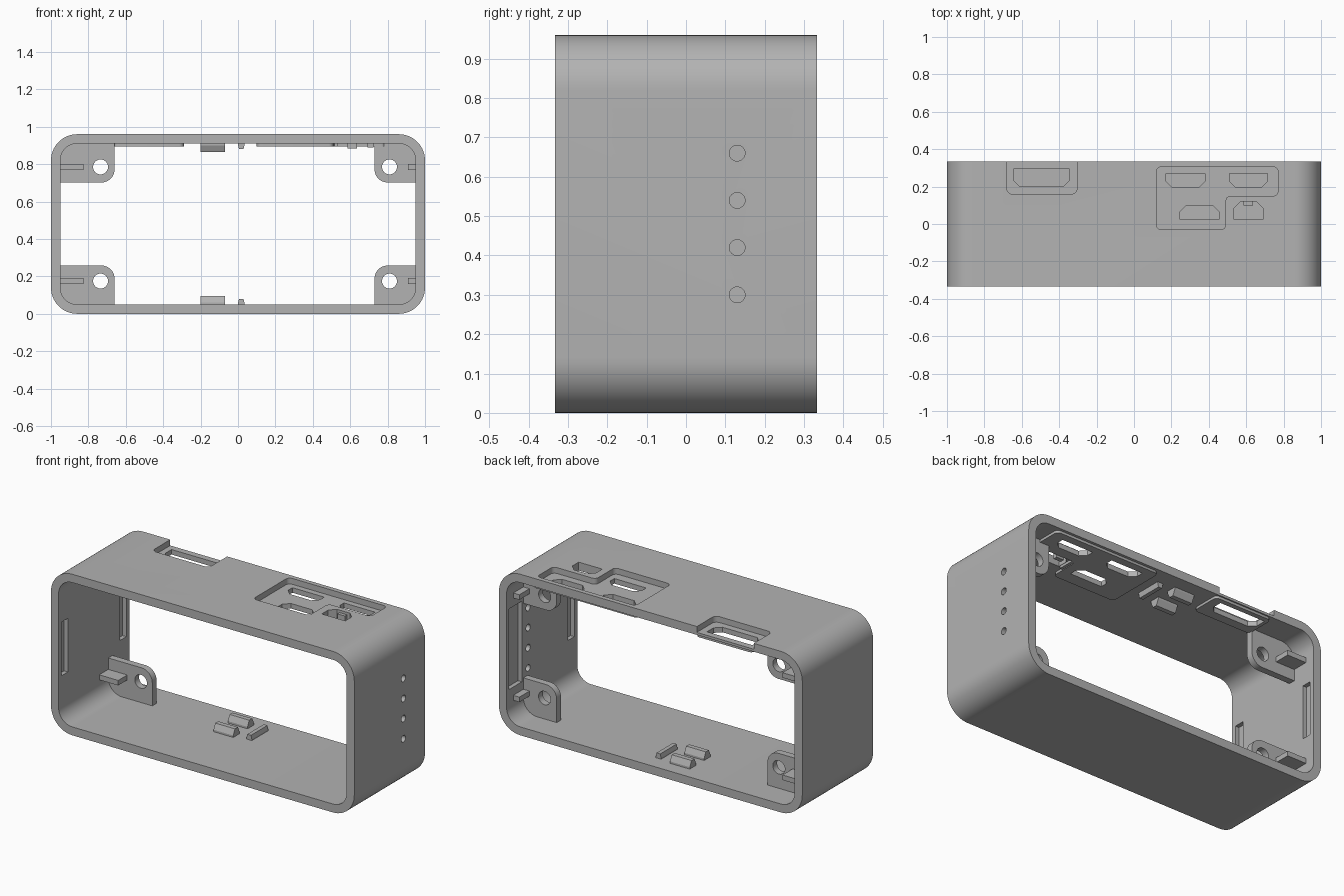
import bpy, bmesh
from math import cos, sin, pi
from mathutils import Vector

cube = bpy.data.objects.get("Cube")
if cube:
    bpy.data.objects.remove(cube, do_unlink=True)

grey = bpy.data.materials.new("plain grey")
grey.use_nodes = True
GREY = (0.45, 0.45, 0.45, 1)
grey.diffuse_color = GREY
grey.node_tree.nodes["Principled BSDF"].inputs["Base Color"].default_value = GREY

DEPTH, HEIGHT, WALL = 0.333, 0.96, 0.05
MID = HEIGHT / 2


def rect(a0, a1, b0, b1):
    return [(a0, b0), (a1, b0), (a1, b1), (a0, b1)]


def rounded(points, radii, steps=10):
    """Round each corner of a polygon; steps=1 gives a chamfer."""
    out = []
    for i, (p, r) in enumerate(zip(points, radii)):
        p = Vector(p)
        if r == 0:
            out.append(p)
            continue
        u = (Vector(points[i - 1]) - p).normalized() * r
        v = (Vector(points[(i + 1) % len(points)]) - p).normalized() * r
        for k in range(steps + 1):
            t = k / steps * pi / 2
            out.append(p + u * (1 - sin(t)) + v * (1 - cos(t)))
    return out


def circle(a, b, r, n=32):
    return [(a + r * cos(2 * pi * k / n), b + r * sin(2 * pi * k / n)) for k in range(n)]


def prism(name, points, axis, lo, hi):
    """Extrude a 2D outline along one axis."""
    place = {"x": lambda a, b, c: (c, a, b),
             "y": lambda a, b, c: (a, c, b),
             "z": lambda a, b, c: (a, b, c)}[axis]
    bm = bmesh.new()
    rings = [[bm.verts.new(place(a, b, c)) for a, b in points] for c in (lo, hi)]
    n = len(points)
    bm.faces.new(rings[0])
    bm.faces.new(rings[1])
    for i in range(n):
        j = (i + 1) % n
        bm.faces.new((rings[0][i], rings[0][j], rings[1][j], rings[1][i]))
    bmesh.ops.recalc_face_normals(bm, faces=bm.faces)
    mesh = bpy.data.meshes.new(name)
    bm.to_mesh(mesh)
    bm.free()
    mesh.materials.append(grey)
    ob = bpy.data.objects.new(name, mesh)
    bpy.context.collection.objects.link(ob)
    return ob


def combine(ob, tools, operation="DIFFERENCE"):
    """Apply booleans one after another, then drop the helpers."""
    for tool in tools:
        mod = ob.modifiers.new("boolean", "BOOLEAN")
        mod.operation, mod.object, mod.solver = operation, tool, "EXACT"
    graph = bpy.context.evaluated_depsgraph_get()
    mesh = bpy.data.meshes.new_from_object(ob.evaluated_get(graph))
    ob.modifiers.clear()
    ob.data = mesh
    for tool in tools:
        bpy.data.objects.remove(tool, do_unlink=True)


def smooth(ob):
    bpy.ops.object.select_all(action="DESELECT")
    ob.select_set(True)
    bpy.context.view_layer.objects.active = ob
    bpy.ops.object.shade_smooth_by_angle(angle=pi / 6)


def port_outline(grow):
    """L-shaped outline around the port group."""
    g = grow
    pts = [(0.12 - g, -0.03 - g), (0.49 + g, -0.03 - g), (0.49 + g, 0.15 - g),
           (0.77 + g, 0.15 - g), (0.77 + g, 0.305 + g * 0.6), (0.12 - g, 0.305 + g * 0.6)]
    return rounded(pts, [0.025] * 6, 6)


# Case shell with thickened pads below the port recesses
case = prism("case_shell", rounded(rect(-1, 1, 0, HEIGHT), [0.14] * 4, 14), "y", -DEPTH, DEPTH)
inner = rounded(rect(-1 + WALL, 1 - WALL, WALL, HEIGHT - WALL), [0.09] * 4, 14)
combine(case, [prism("bore", inner, "y", -0.5, 0.5)])
pads = [prism("port_pad", port_outline(0.02), "z", 0.895, 0.94),
        prism("slot_pad", rounded(rect(-0.665, -0.29, 0.145, 0.325), [0.025] * 4, 6), "z", 0.895, 0.94)]
combine(case, pads, "UNION")

# Recesses in the top, the left one open at the back edge
cuts = [prism("port_recess", port_outline(0), "z", 0.925, 1.1),
        prism("slot_recess", rounded(rect(-0.68, -0.305, 0.16, 0.5), [0.03, 0.03, 0, 0], 6), "z", 0.925, 1.1)]

# Connector openings: chamfered along the front or the back side
c = 0.035
FRONT, BACK = [c, c, 0, 0], [0, 0, c, c]
for box, chamfer in (((-0.645, -0.345, 0.2, 0.295), FRONT),
                     ((0.17, 0.38, 0.195, 0.27), FRONT),
                     ((0.51, 0.715, 0.195, 0.27), FRONT),
                     ((0.245, 0.455, 0.025, 0.1), BACK),
                     ((0.535, 0.69, 0.025, 0.12), BACK)):
    cuts.append(prism("opening", rounded(rect(*box), chamfer, 1), "z", 0.8, 1.1))

# Row of indicator holes in the left wall
for k in range(4):
    cuts.append(prism("light_hole", circle(0.13, 0.3 + 0.12 * k, 0.02, 24), "x", 0.9, 1.1))

# Blind pockets inside both side walls
for side in (-1, 1):
    lo, hi = sorted((side * 0.9, side * 0.975))
    cuts.append(prism("front_pocket", rect(-0.305, -0.245, 0.32, 0.64), "x", lo, hi))
    back = rect(0.245, 0.305, 0.32, 0.64) if side < 0 else rect(0.19, 0.31, 0.24, 0.72)
    cuts.append(prism("back_pocket", back, "x", lo, hi))
combine(case, cuts)
smooth(case)

# Screw tabs in the four corners, each crossed by a small rib
for side, tab_x, hole_x, rib_x in (("right", -0.66, -0.735, -0.825), ("left", 0.73, 0.81, 0.91)):
    wall_x = -0.955 if tab_x < 0 else 0.955
    for level, sign in (("lower", -1), ("upper", 1)):
        edge, free = MID + sign * 0.432, MID + sign * 0.222
        outline = rounded([(wall_x, edge), (tab_x, edge), (tab_x, free), (wall_x, free)],
                          [0, 0, 0.07, 0], 10)
        tab = prism(f"{level}_{side}_screw_tab", outline, "y", 0.135, 0.175)
        hole_z = MID + sign * 0.305
        combine(tab, [prism("screw_hole", circle(hole_x, hole_z, 0.04), "y", 0, 0.3)])
        smooth(tab)
        a, b = sorted((wall_x, rib_x))
        prism(f"{level}_{side}_rib", rect(a, b, hole_z - 0.015, hole_z + 0.015), "y", 0.05, 0.27)

# Board guides on the floor and the ceiling
for level, sign in (("floor", -1), ("ceiling", 1)):
    def ridge(centre, half, tip, height):
        base = MID + sign * (MID - WALL + 0.002)
        top = MID + sign * (MID - WALL - height)
        return [(centre - half, base), (centre + half, base),
                (centre + half, base - sign * height * 0.3),
                (centre + tip, top), (centre - tip, top),
                (centre - half, base - sign * height * 0.3)]
    for place, y in (("front", 0.085), ("back", 0.22)):
        prism(f"{level}_{place}_guide", ridge(y, 0.03, 0.014, 0.045), "x", -0.2, -0.07)
    prism(f"{level}_end_stop", ridge(0.0175, 0.0175, 0.012, 0.03), "y", 0.08, 0.235)

# Small socket: side rails and a latch below the opening
for name, x0, x1, low in (("right_rail", 0.515, 0.533, 0.895), ("left_rail", 0.692, 0.725, 0.89)):
    prism(f"socket_{name}", rect(x0, x1, 0.03, 0.13), "z", low, 0.915)
prism("socket_latch", rect(0.585, 0.635, 0.1, 0.125), "z", 0.885, 0.945)
